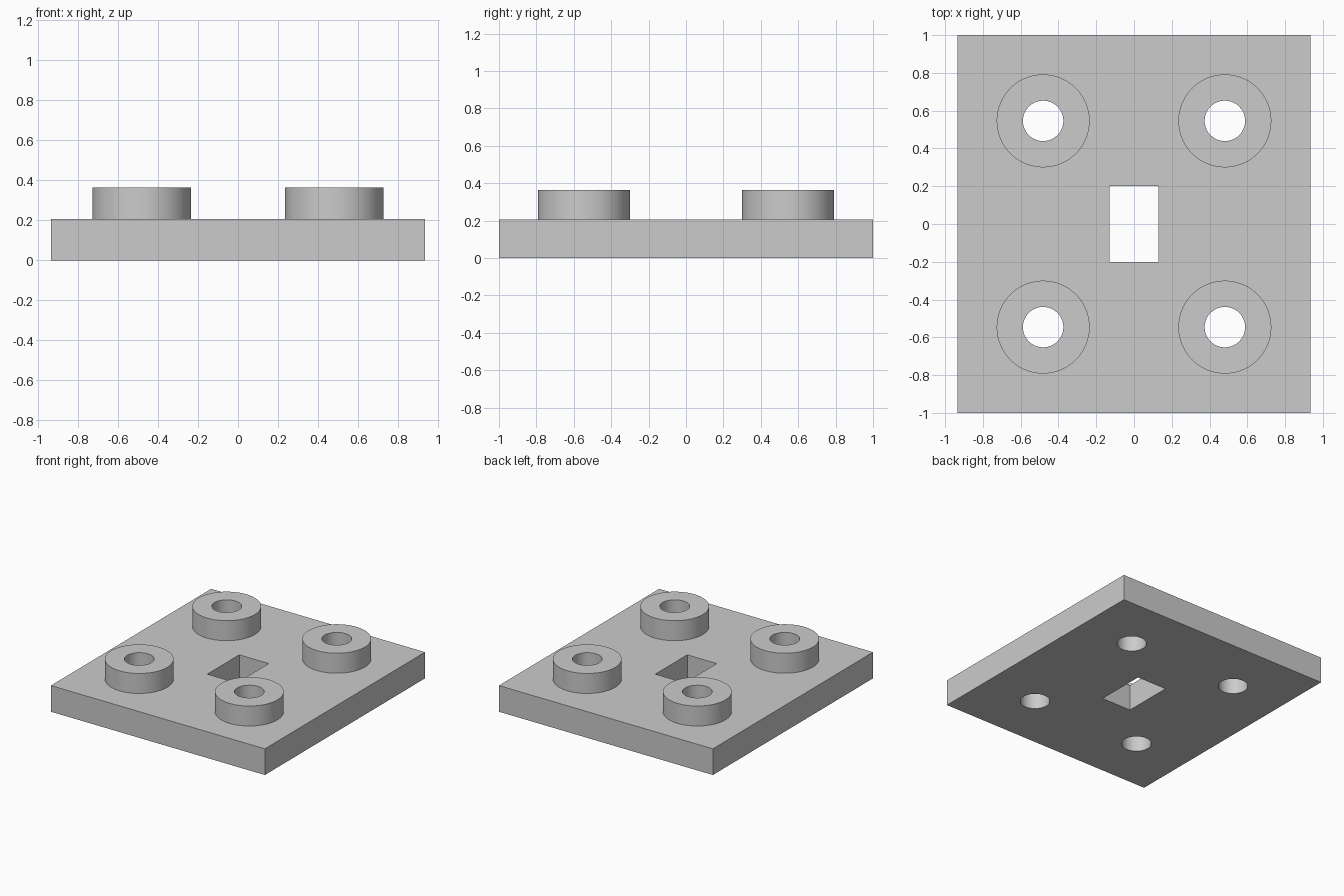
import bpy, bmesh, math
from mathutils import Matrix

cube = bpy.data.objects.get("Cube")
if cube:
    bpy.data.objects.remove(cube, do_unlink=True)

# Dimensions
HALF_X, HALF_Y = 0.935, 1.0
PLATE_TOP, BOSS_TOP = 0.207, 0.365
BOSS_X, BOSS_Y = 0.481, 0.546
BOSS_R, HOLE_R = 0.246, 0.107
SLOT_X, SLOT_Y = 0.129, 0.2
SEGMENTS = 96

# Single grey material
grey = bpy.data.materials.new("plain grey")
grey.use_nodes = True
colour = (0.6, 0.6, 0.6, 1)
grey.diffuse_color = colour
grey.node_tree.nodes["Principled BSDF"].inputs["Base Color"].default_value = colour


def make_object(name, bm):
    mesh = bpy.data.meshes.new(name)
    bmesh.ops.recalc_face_normals(bm, faces=bm.faces)
    bm.to_mesh(mesh)
    bm.free()
    mesh.materials.append(grey)
    obj = bpy.data.objects.new(name, mesh)
    bpy.context.collection.objects.link(obj)
    return obj


def add_box(bm, half_x, half_y, z0, z1):
    place = Matrix.Translation((0, 0, (z0 + z1) / 2)) @ Matrix.Diagonal((2 * half_x, 2 * half_y, z1 - z0, 1))
    bmesh.ops.create_cube(bm, size=1, matrix=place)


def smooth(obj):
    bpy.ops.object.select_all(action='DESELECT')
    obj.select_set(True)
    bpy.context.view_layer.objects.active = obj
    bpy.ops.object.shade_smooth_by_angle(angle=math.radians(30))


corners = [("front_right", -1, -1), ("front_left", 1, -1), ("back_right", -1, 1), ("back_left", 1, 1)]

# Base plate
bm = bmesh.new()
add_box(bm, HALF_X, HALF_Y, 0, PLATE_TOP)
plate = make_object("base_plate", bm)

# Cutter for the centre slot and the four bolt holes
bm = bmesh.new()
add_box(bm, SLOT_X, SLOT_Y, -0.2, 0.6)
for _, sx, sy in corners:
    bmesh.ops.create_cone(bm, cap_ends=True, segments=SEGMENTS, radius1=HOLE_R, radius2=HOLE_R, depth=0.8,
                          matrix=Matrix.Translation((sx * BOSS_X, sy * BOSS_Y, 0.2)))
cutter = make_object("hole_cutter", bm)
cutter.hide_render = True

# Cut the plate, then discard the cutter
cut = plate.modifiers.new("holes", 'BOOLEAN')
cut.operation = 'DIFFERENCE'
cut.solver = 'EXACT'
cut.object = cutter
bpy.context.view_layer.objects.active = plate
bpy.ops.object.modifier_apply(modifier=cut.name)
bpy.data.objects.remove(cutter, do_unlink=True)
smooth(plate)

# Round bosses: a tube profile spun about its axis, open where it meets the plate
profile = [(HOLE_R, PLATE_TOP), (HOLE_R, BOSS_TOP), (BOSS_R, BOSS_TOP), (BOSS_R, PLATE_TOP)]
for name, sx, sy in corners:
    bm = bmesh.new()
    verts = [bm.verts.new((r, 0, z)) for r, z in profile]
    edges = [bm.edges.new(pair) for pair in zip(verts, verts[1:])]
    bmesh.ops.spin(bm, geom=verts + edges, cent=(0, 0, 0), axis=(0, 0, 1),
                   angle=2 * math.pi, steps=SEGMENTS, use_merge=True)
    bmesh.ops.remove_doubles(bm, verts=bm.verts, dist=1e-5)
    # Normals of the open tube are made consistent, then checked against the top face
    bmesh.ops.recalc_face_normals(bm, faces=bm.faces)
    boss = make_object("boss_" + name, bm)
    if sum(p.normal.z * p.area for p in boss.data.polygons) < 0:
        boss.data.flip_normals()
    boss.location = (sx * BOSS_X, sy * BOSS_Y, 0)
    smooth(boss)
